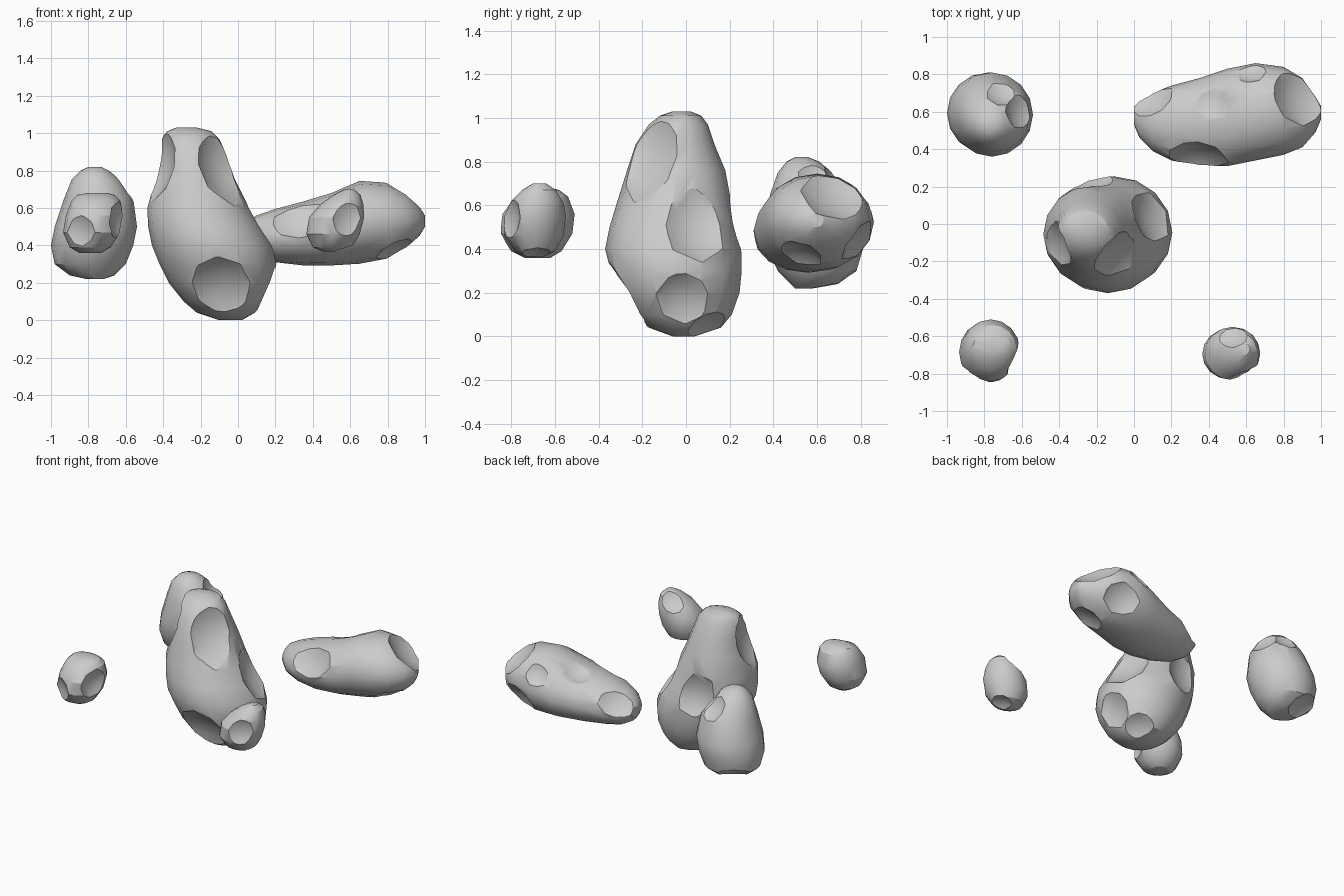
import bpy, bmesh, math
from mathutils import Vector
from mathutils.bvhtree import BVHTree


def make_object(name, bm):
    bmesh.ops.recalc_face_normals(bm, faces=bm.faces[:])
    me = bpy.data.meshes.new(name)
    bm.to_mesh(me)
    bm.free()
    ob = bpy.data.objects.new(name, me)
    bpy.context.collection.objects.link(ob)
    return ob


def rock(name, axis, stations, craters, bulge, segs=16):
    """Loft (position, lo1, hi1, lo2, hi2) ellipses, then cut shallow craters."""
    bm = bmesh.new()
    rings = []
    for t, a0, a1, b0, b1 in stations:
        ring = []
        for i in range(segs):
            w = 2 * math.pi * i / segs
            a = (a0 + a1) / 2 + (a1 - a0) / 2 * math.cos(w)
            b = (b0 + b1) / 2 + (b1 - b0) / 2 * math.sin(w)
            ring.append(bm.verts.new((a, b, t) if axis == 'z' else (t, a, b)))
        rings.append(ring)
    for r, s in zip(rings, rings[1:]):
        for i in range(segs):
            j = (i + 1) % segs
            bm.faces.new((r[i], r[j], s[j], s[i]))
    bm.faces.new(rings[0])
    bm.faces.new(rings[-1])
    bmesh.ops.recalc_face_normals(bm, faces=bm.faces[:])
    tree = BVHTree.FromBMesh(bm)
    ob = make_object(name, bm)

    bpy.ops.object.select_all(action='DESELECT')
    bpy.context.view_layer.objects.active = ob
    ob.select_set(True)
    for p, n, r in craters:
        p, n = Vector(p), Vector(n).normalized()
        hit = tree.ray_cast(p + n, -n)[0] or p
        S = 2.6 * r
        depth = r * r / (2 * bulge) + r * r / (2 * S) * 0.9
        cb = bmesh.new()
        bmesh.ops.create_uvsphere(cb, u_segments=8, v_segments=20, radius=S)
        cut = make_object("crater_cutter", cb)
        cut.hide_render = True
        cut.rotation_mode = 'QUATERNION'
        cut.rotation_quaternion = n.to_track_quat('Z', 'Y')
        cut.location = hit + n * (S - depth)
        bpy.context.view_layer.update()
        m = ob.modifiers.new("crater", 'BOOLEAN')
        m.operation = 'DIFFERENCE'
        m.solver = 'EXACT'
        m.object = cut
        bpy.ops.object.modifier_apply(modifier=m.name)
        bpy.data.objects.remove(cut)
    bpy.ops.object.shade_smooth_by_angle(angle=math.radians(30))
    return ob


# Tall central rock
rock("large_rock", 'z', [
    (0, -.1, .02, -.06, .04), (.04, -.22, .09, -.17, .16), (.1, -.29, .14, -.25, .21),
    (.2, -.37, .19, -.31, .245), (.3, -.42, .205, -.345, .255), (.4, -.46, .18, -.37, .255),
    (.5, -.48, .12, -.35, .23), (.6, -.485, .06, -.32, .21), (.76, -.44, -.02, -.27, .18),
    (.88, -.42, -.06, -.23, .13), (.97, -.41, -.1, -.17, .1), (1.01, -.38, -.14, -.12, .07),
    (1.03, -.33, -.22, -.06, .02)],
    [((-.11, -.27, .2), (.05, -.8, -.52), .16),
     ((-.12, -.14, .83), (.7, -.6, .3), .155),
     ((-.38, -.08, .82), (-.88, -.35, .2), .14),
     ((.08, .05, .52), (.85, .3, .4), .14),
     ((.15, 0, .2), (.9, 0, -.45), .12),
     ((.05, .1, .06), (.4, .4, -.82), .105),
     ((-.2, .2, .46), (-.3, .9, .2), .12)], .29)

# Long rock at the back right
rock("long_rock", 'x', [
    (0, .53, .63, .42, .48), (.03, .46, .66, .37, .52), (.1, .39, .7, .33, .56),
    (.2, .34, .74, .31, .595), (.35, .31, .78, .293, .635), (.5, .31, .83, .293, .68),
    (.65, .34, .86, .302, .745), (.8, .37, .84, .33, .735), (.9, .41, .78, .39, .68),
    (.97, .49, .68, .45, .61), (1.0, .56, .63, .5, .56)],
    [((.33, .37, .54), (-.12, -.83, .55), .125),
     ((.83, .69, .65), (.7, .25, .65), .145),
     ((.82, .53, .37), (.5, -.3, -.8), .10),
     ((.75, .8, .42), (.4, .75, -.5), .11),
     ((.6, .81, .63), (0, .8, .6), .07),
     ((.4, .64, .63), (-.2, .3, .9), .08),
     ((.1, .66, .52), (-.5, .65, .55), .11)], .25)

# Egg-shaped rock at the back left
rock("medium_rock", 'z', [
    (.22, -.81, -.72, .5, .58), (.24, -.9, -.66, .48, .7), (.3, -.98, -.6, .42, .78),
    (.4, -1.0, -.56, .375, .81), (.5, -.98, -.54, .36, .81), (.65, -.93, -.56, .385, .75),
    (.75, -.89, -.63, .42, .67), (.8, -.84, -.69, .46, .61), (.82, -.8, -.73, .5, .56)],
    [((-.64, .61, .65), (.65, .15, .65), .095),
     ((-.85, .68, .27), (-.35, .45, -.82), .11),
     ((-.71, .7, .7), (.2, .7, .65), .08)], .22)

# Small rock at the front left
rock("small_rock_left", 'z', [
    (.36, -.85, -.73, -.74, -.62), (.39, -.9, -.68, -.8, -.57), (.47, -.935, -.63, -.85, -.52),
    (.56, -.92, -.61, -.84, -.51), (.64, -.89, -.63, -.78, -.54), (.67, -.86, -.66, -.72, -.58),
    (.68, -.8, -.7, -.69, -.62)],
    [((-.83, -.8, .47), (-.5, -.85, -.1), .095),
     ((-.64, -.7, .52), (.88, -.5, .05), .09)], .17)

# Small rock at the front right
rock("small_rock_right", 'z', [
    (.365, .46, .56, -.73, -.65), (.39, .4, .61, -.78, -.6), (.46, .365, .65, -.83, -.56),
    (.55, .38, .675, -.835, -.55), (.62, .44, .67, -.8, -.56), (.67, .51, .655, -.75, -.59),
    (.7, .57, .62, -.7, -.64)],
    [((.58, -.8, .54), (.45, -.88, .05), .09),
     ((.51, -.6, .64), (-.2, .6, .75), .075),
     ((.54, -.68, .38), (.4, 0, -.9), .07)], .16)
